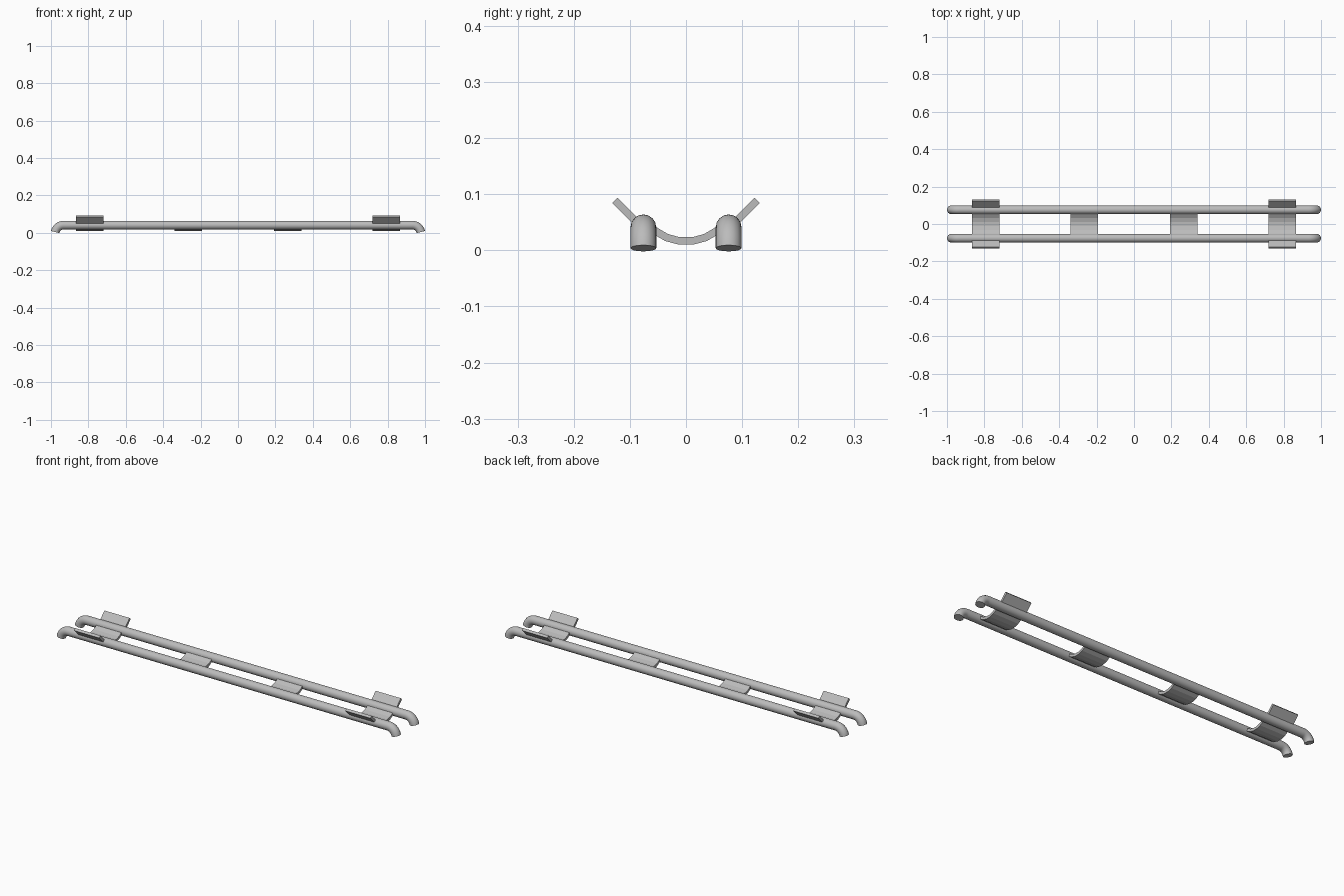
import bpy, bmesh
from math import sin, cos, radians

if "Cube" in bpy.data.objects:
    bpy.data.objects.remove(bpy.data.objects["Cube"])

# Single metal colour
metal = bpy.data.materials.new("grey_metal")
metal.use_nodes = True
grey = (0.5, 0.5, 0.5, 1)
metal.diffuse_color = grey
metal.node_tree.nodes["Principled BSDF"].inputs["Base Color"].default_value = grey

RAIL_Y, RAIL_Z, RAIL_R = 0.076, 0.041, 0.023
BEND_X, BEND_R, BEND_ANGLE = 0.933, 0.045, 80
PLATE_WIDTH, PLATE_HALF = 0.147, 0.0067


def smooth(obj):
    bpy.ops.object.select_all(action="DESELECT")
    obj.select_set(True)
    bpy.context.view_layer.objects.active = obj
    bpy.ops.object.shade_smooth_by_angle(angle=radians(35))


def make_rail(name, y):
    """Round bar whose two ends curl down to the ground."""
    steps = 10
    right = []
    for i in range(steps + 1):
        a = radians(BEND_ANGLE * i / steps)
        right.append((BEND_X + BEND_R * sin(a), RAIL_Z - BEND_R * (1 - cos(a))))
    path = [(-x, z) for x, z in reversed(right)] + right
    curve = bpy.data.curves.new(name, "CURVE")
    curve.dimensions = "3D"
    curve.bevel_depth = RAIL_R
    curve.bevel_resolution = 6
    curve.use_fill_caps = True
    spline = curve.splines.new("POLY")
    spline.points.add(len(path) - 1)
    for point, (x, z) in zip(spline.points, path):
        point.co = (x, y, z, 1)
    obj = bpy.data.objects.new(name, curve)
    bpy.context.collection.objects.link(obj)
    bpy.ops.object.select_all(action="DESELECT")
    obj.select_set(True)
    bpy.context.view_layer.objects.active = obj
    bpy.ops.object.convert(target="MESH")
    obj = bpy.context.object
    obj.data.materials.clear()
    obj.data.materials.append(metal)
    smooth(obj)


def make_plate(name, outline, x):
    """Extrude a closed (y, z) outline along x, centred on x."""
    bm = bmesh.new()
    face = bm.faces.new([bm.verts.new((x - PLATE_WIDTH / 2, y, z)) for y, z in outline])
    result = bmesh.ops.extrude_face_region(bm, geom=[face])
    moved = [v for v in result["geom"] if isinstance(v, bmesh.types.BMVert)]
    bmesh.ops.translate(bm, verts=moved, vec=(PLATE_WIDTH, 0, 0))
    bmesh.ops.recalc_face_normals(bm, faces=bm.faces)
    mesh = bpy.data.meshes.new(name)
    bm.to_mesh(mesh)
    bm.free()
    mesh.materials.append(metal)
    obj = bpy.data.objects.new(name, mesh)
    bpy.context.collection.objects.link(obj)
    return obj


def cradle_outline():
    """Curved strip that sags between the rails."""
    radius, half_angle, segments = 0.09, 53, 7
    centre_z = 0.016 + radius
    angles = [radians(half_angle * (2 * i / segments - 1)) for i in range(segments + 1)]

    def arc(r):
        return [(r * sin(a), centre_z - r * cos(a)) for a in angles]

    return arc(radius + PLATE_HALF) + arc(radius - PLATE_HALF)[::-1]


def flange_outline(side):
    """Straight strip rising outward at 45 degrees from a rail."""
    d = PLATE_HALF * sin(radians(45))
    y0, z0, y1, z1 = 0.078, 0.0405, 0.1265, 0.089
    pts = [(y0 + d, z0 - d), (y1 + d, z1 - d), (y1 - d, z1 + d), (y0 - d, z0 + d)]
    return [(side * y, z) for y, z in pts]


# Rails
for label, side in (("front", -1), ("back", 1)):
    make_rail(label + "_rail", side * RAIL_Y)

# Cradles, with outward flanges on the end pair
for label, side in (("right", -1), ("left", 1)):
    make_plate(label + "_middle_cradle", cradle_outline(), side * 0.265)
    make_plate(label + "_end_cradle", cradle_outline(), side * 0.792)
    for edge, y_side in (("front", -1), ("back", 1)):
        make_plate(f"{label}_{edge}_flange", flange_outline(y_side), side * 0.792)
